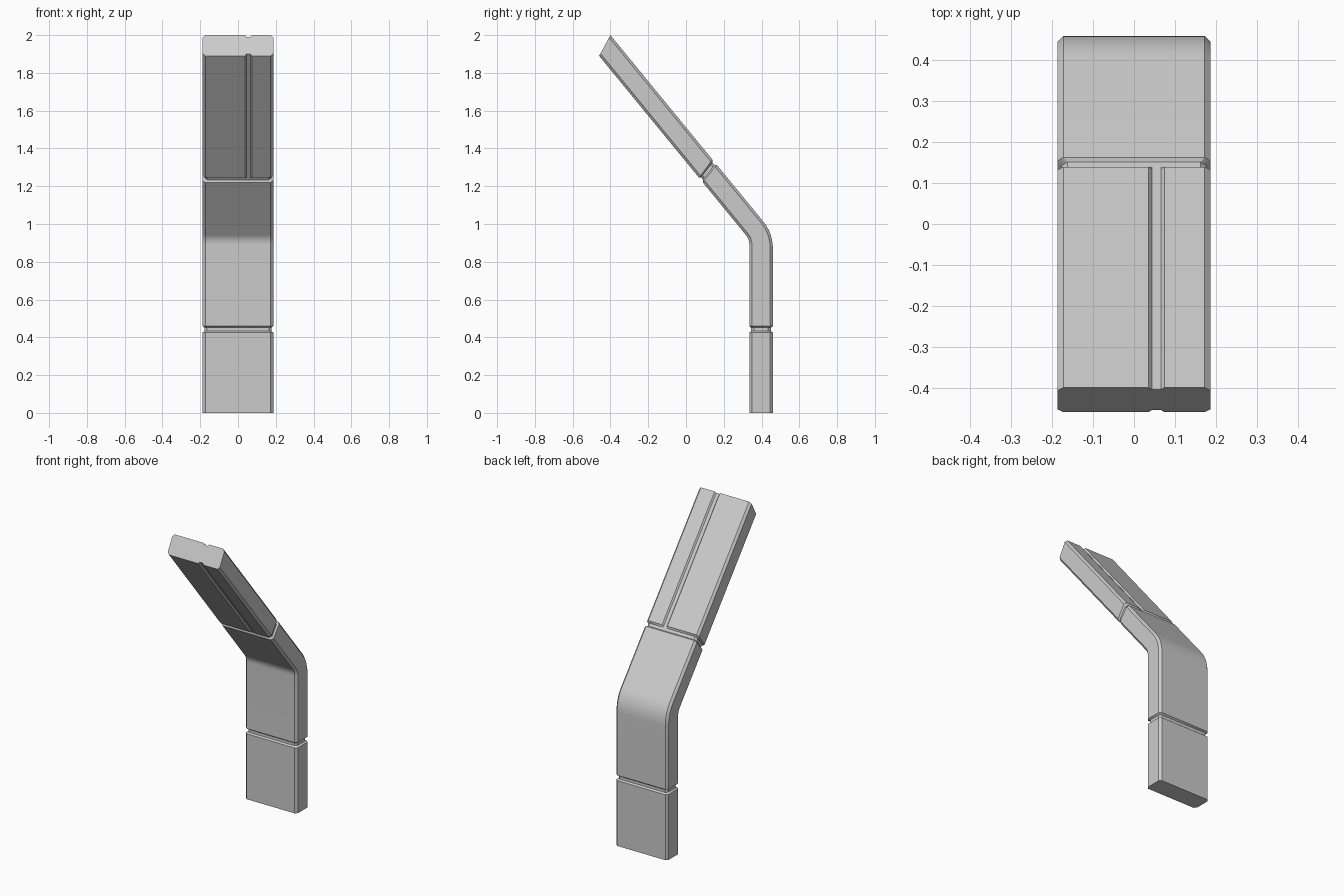
import bpy
import bmesh
from mathutils import Vector

if "Cube" in bpy.data.objects:
    bpy.data.objects.remove(bpy.data.objects["Cube"])

HALF_W, THICK, CHAMFER, GROOVE = 0.187, 0.121, 0.014, 0.01
CHANNEL = ((0.036, 0), (0.044, 1), (0.066, 1), (0.074, 0))  # x, depth share


def section(front, back, inset=0.0, channel=0.0):
    """Chamfered rectangle from the front to the back edge, with a channel on each face."""
    w = HALF_W - inset
    lo, hi = inset, THICK - inset
    pts = [(-w, lo + CHAMFER), (-w + CHAMFER, lo)]
    pts += [(x, lo + d * channel) for x, d in CHANNEL]
    pts += [(w - CHAMFER, lo), (w, lo + CHAMFER), (w, hi - CHAMFER), (w - CHAMFER, hi)]
    pts += [(x, hi - d * channel) for x, d in reversed(CHANNEL)]
    pts += [(-w + CHAMFER, hi), (-w, hi - CHAMFER)]
    f, b = Vector(front), Vector(back)
    return [(x, *f.lerp(b, v / THICK)) for x, v in pts]


def upright(z, inset=0.0):
    return section((0.335, z), (0.46, z), inset)


def curve(a, corner, b, t):
    a, corner, b = Vector(a), Vector(corner), Vector(b)
    return a.lerp(corner, t).lerp(corner.lerp(b, t), t)


# Lower post and its ring groove
rings = [upright(0), upright(0.425), upright(0.433, GROOVE),
         upright(0.451, GROOVE), upright(0.459)]

# Rounded bend
STEPS = 10
for i in range(STEPS + 1):
    t = i / STEPS
    rings.append(section(curve((0.335, 0.89), (0.335, 0.92), (0.316, 0.943), t),
                         curve((0.46, 0.865), (0.46, 0.951), (0.41, 1.012), t)))

# Upper ring groove, slanted with the arm
near = Vector((0.089, 1.22)), Vector((0.163, 1.313))
far = Vector((0.069, 1.245)), Vector((0.14, 1.341))
for t, inset in ((0, 0), (0.25, GROOVE), (0.75, GROOVE)):
    rings.append(section(near[0].lerp(far[0], t), near[1].lerp(far[1], t), inset))

# Channelled upper arm
rings.append(section(*far, channel=GROOVE))
rings.append(section((-0.46, 1.89), (-0.40, 2.0), channel=GROOVE))

# Skin the sections into one closed body
bm = bmesh.new()
loops = [[bm.verts.new(p) for p in ring] for ring in rings]
for low, high in zip(loops, loops[1:]):
    for i in range(len(low)):
        j = (i + 1) % len(low)
        bm.faces.new((low[i], low[j], high[j], high[i]))
bm.faces.new(loops[0][::-1])
bm.faces.new(loops[-1])
bmesh.ops.recalc_face_normals(bm, faces=bm.faces)
mesh = bpy.data.meshes.new("bent_post")
bm.to_mesh(mesh)
bm.free()

# Plain grey finish
grey = bpy.data.materials.new("light_grey")
grey.use_nodes = True
colour = (0.6, 0.6, 0.6, 1)
grey.diffuse_color = colour
grey.node_tree.nodes["Principled BSDF"].inputs["Base Color"].default_value = colour
mesh.materials.append(grey)

post = bpy.data.objects.new("bent_post", mesh)
bpy.context.collection.objects.link(post)
bpy.ops.object.select_all(action="DESELECT")
post.select_set(True)
bpy.context.view_layer.objects.active = post
bpy.ops.object.shade_smooth_by_angle()
